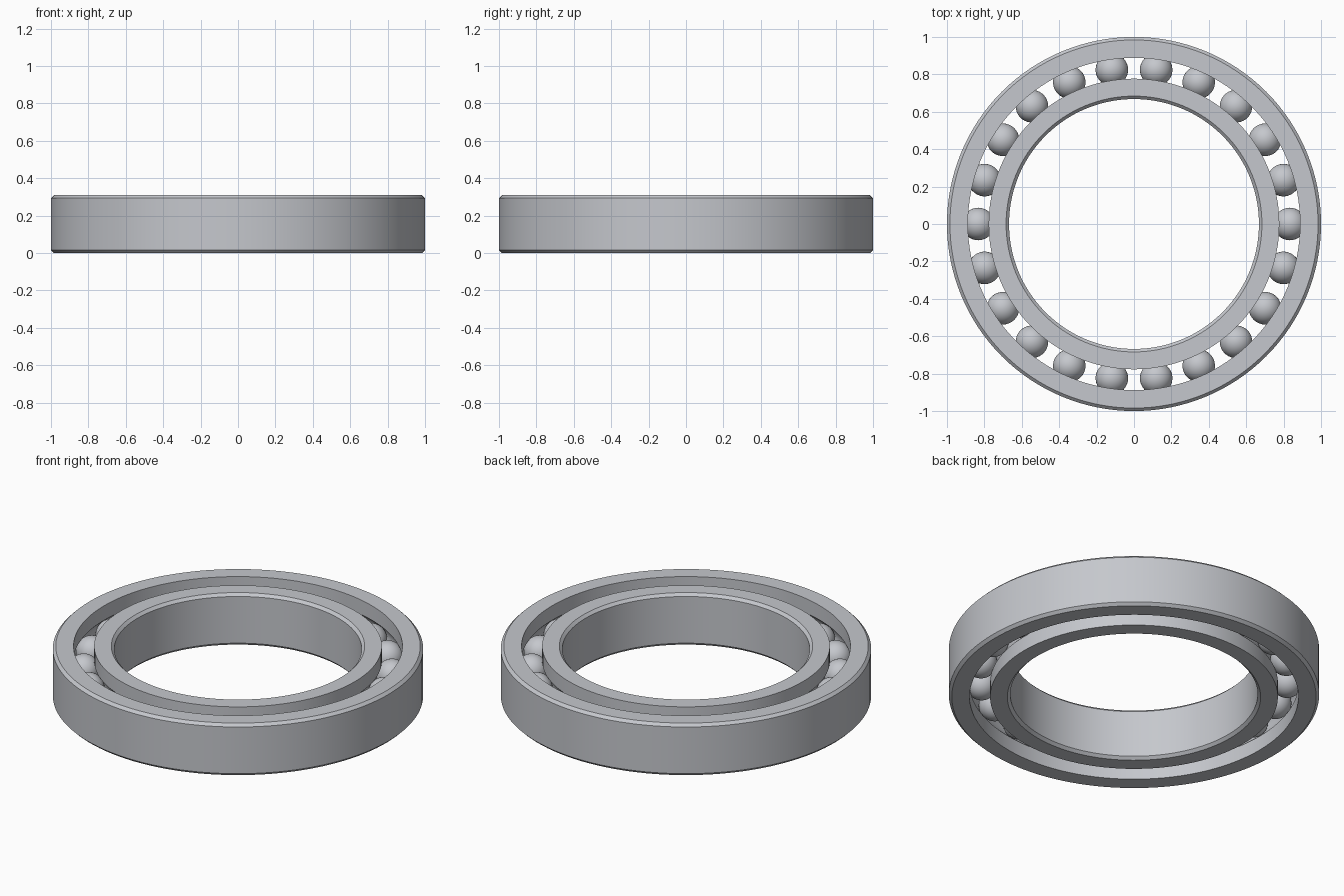
import bpy
import bmesh
from math import acos, cos, pi, radians, sin, tau
from mathutils import Matrix

HEIGHT = 0.31
MID = HEIGHT / 2
CHAMFER = 0.016
PITCH_RADIUS = 0.833
BALL_RADIUS = 0.087
GROOVE_RADIUS = 0.088
BALLS = 22
SEGMENTS = 128

cube = bpy.data.objects.get("Cube")
if cube:
    bpy.data.objects.remove(cube, do_unlink=True)

# Brushed steel colour
steel = bpy.data.materials.new("steel_grey")
steel.use_nodes = True
steel.diffuse_color = (0.56, 0.575, 0.61, 1)
steel.node_tree.nodes["Principled BSDF"].inputs["Base Color"].default_value = steel.diffuse_color


def finish(name, bm):
    bmesh.ops.recalc_face_normals(bm, faces=bm.faces)
    mesh = bpy.data.meshes.new(name)
    bm.to_mesh(mesh)
    bm.free()
    mesh.materials.append(steel)
    obj = bpy.data.objects.new(name, mesh)
    bpy.context.collection.objects.link(obj)
    bpy.ops.object.select_all(action="DESELECT")
    obj.select_set(True)
    bpy.context.view_layer.objects.active = obj
    bpy.ops.object.shade_smooth_by_angle(angle=radians(30))
    return obj


def race(name, outside, shoulder):
    """Chamfered ring with a round ball groove in its shoulder wall."""
    side = 1 if outside > shoulder else -1
    inset = outside - side * CHAMFER
    profile = [(shoulder, 0), (inset, 0), (outside, CHAMFER),
               (outside, HEIGHT - CHAMFER), (inset, HEIGHT), (shoulder, HEIGHT)]
    # Groove arc, from the top lip down to the bottom lip
    half = acos(abs(shoulder - PITCH_RADIUS) / GROOVE_RADIUS)
    steps = 12
    for i in range(steps + 1):
        a = half - 2 * half * i / steps
        profile.append((PITCH_RADIUS + side * GROOVE_RADIUS * cos(a),
                        MID + GROOVE_RADIUS * sin(a)))
    # Revolve the closed profile around z
    bm = bmesh.new()
    loops = []
    for s in range(SEGMENTS):
        t = tau * s / SEGMENTS
        loops.append([bm.verts.new((r * cos(t), r * sin(t), z)) for r, z in profile])
    for s in range(SEGMENTS):
        a, b = loops[s], loops[(s + 1) % SEGMENTS]
        for i in range(len(profile)):
            j = (i + 1) % len(profile)
            bm.faces.new((a[i], b[i], b[j], a[j]))
    return finish(name, bm)


race("outer_race", 1.0, 0.888)
race("inner_race", 0.668, 0.777)

# Rolling balls, sharing one mesh
bm = bmesh.new()
bmesh.ops.create_uvsphere(bm, u_segments=32, v_segments=20, radius=BALL_RADIUS)
first = finish("ball_01", bm)
for i in range(BALLS):
    ball = first
    if i:
        ball = bpy.data.objects.new(f"ball_{i + 1:02d}", first.data)
        bpy.context.collection.objects.link(ball)
    turn = Matrix.Rotation(tau * i / BALLS, 4, "Z")
    ball.matrix_world = turn @ Matrix.Translation((PITCH_RADIUS, 0, MID))
